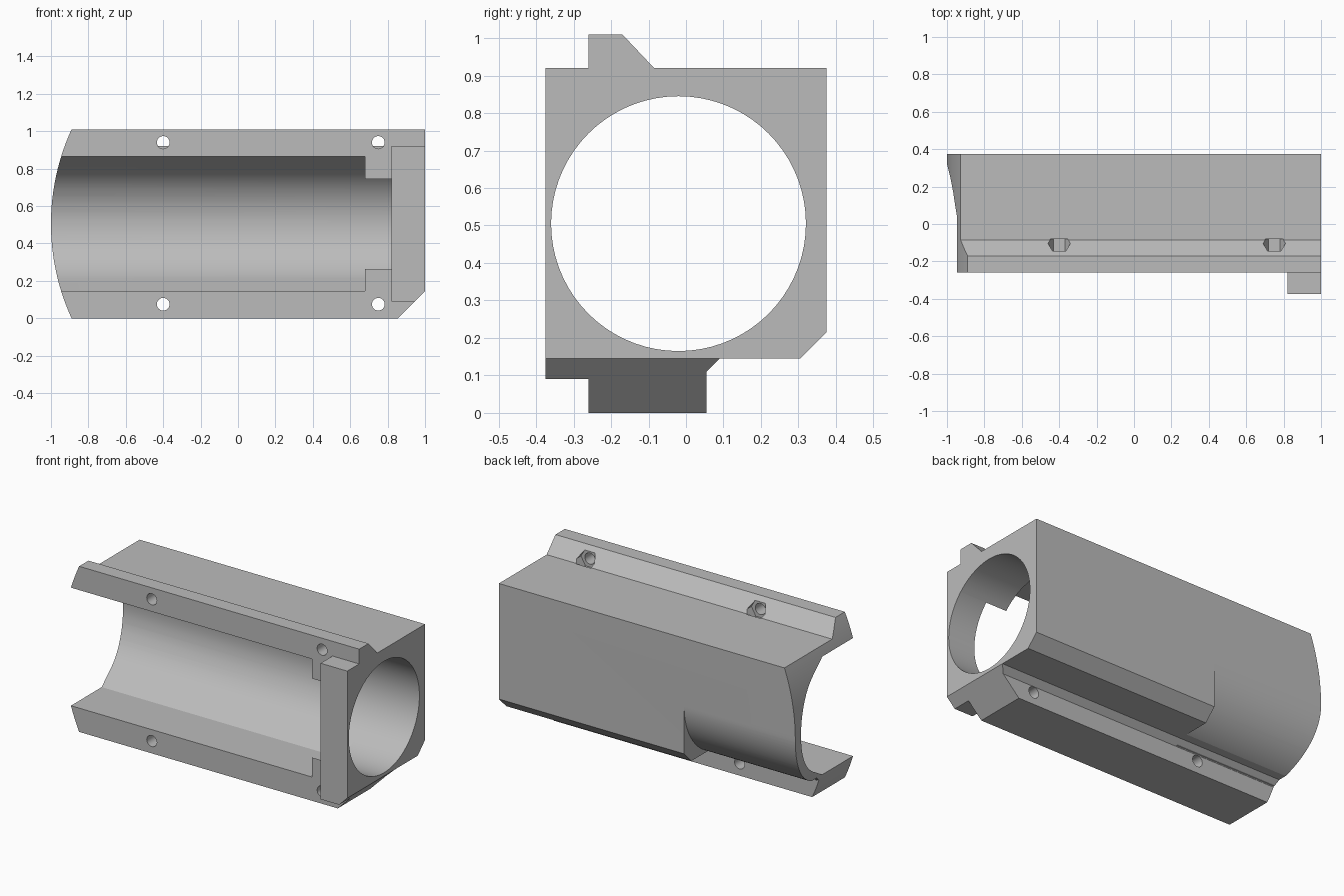
import bpy, bmesh
from math import cos, sin, radians, sqrt

cube = bpy.data.objects.get("Cube")
if cube:
    bpy.data.objects.remove(cube, do_unlink=True)

grey = bpy.data.materials.new("plain grey")
grey.use_nodes = True
grey.diffuse_color = (0.5, 0.5, 0.5, 1)
grey.node_tree.nodes["Principled BSDF"].inputs["Base Color"].default_value = (0.5, 0.5, 0.5, 1)

BORE_Y, BORE_Z, BORE_R = -0.02, 0.505, 0.34


def prism(name, outline, axis, start, end):
    """Extrude a closed outline along x (points are y, z) or y (points are x, z)."""
    bm = bmesh.new()

    def place(p, d):
        return (d, p[0], p[1]) if axis == "x" else (p[0], d, p[1])

    a = [bm.verts.new(place(p, start)) for p in outline]
    b = [bm.verts.new(place(p, end)) for p in outline]
    bm.faces.new(a)
    bm.faces.new(b[::-1])
    for i in range(len(a)):
        j = (i + 1) % len(a)
        bm.faces.new((a[j], a[i], b[i], b[j]))
    bmesh.ops.recalc_face_normals(bm, faces=bm.faces)
    mesh = bpy.data.meshes.new(name)
    bm.to_mesh(mesh)
    bm.free()
    mesh.materials.append(grey)
    obj = bpy.data.objects.new(name, mesh)
    bpy.context.collection.objects.link(obj)
    return obj


def arc(cx, cz, r, first, last, steps):
    angles = [radians(first + (last - first) * i / steps) for i in range(steps + 1)]
    return [(cx + r * cos(a), cz + r * sin(a)) for a in angles]


def combine(target, tool, operation="DIFFERENCE"):
    """Apply a boolean and discard the tool."""
    bpy.context.view_layer.objects.active = target
    mod = target.modifiers.new(tool.name, "BOOLEAN")
    mod.operation = operation
    mod.solver = "EXACT"
    mod.object = tool
    bpy.ops.object.modifier_apply(modifier=mod.name)
    bpy.data.objects.remove(tool, do_unlink=True)


# Housing: block with top rib, bottom flange and chamfered lower back corner
housing = prism("housing", [
    (-0.26, 0), (0.055, 0), (0.055, 0.11), (0.09, 0.145), (0.305, 0.145),
    (0.375, 0.215), (0.375, 0.92), (-0.085, 0.92), (-0.17, 1.01), (-0.26, 1.01),
], "x", -1.0, 1.0)

# Collar closing the front around the bore
collar = prism("collar", [(0.82, 0.09), (1, 0.09), (1, 0.92), (0.82, 0.92)],
               "y", -0.375, -0.2)
combine(housing, collar, "UNION")

# Rounded shell at the lower back
shell = arc(BORE_Y, BORE_Z, 0.395, 0, -79, 28)
shell_cut = prism("shell_cut", [(0.5, BORE_Z)] + shell + [(0.056, 0.11), (0.5, 0.05)],
                  "x", -1.1, -0.25)
combine(housing, shell_cut)

# Round bore through the full length
bore = prism("bore", arc(BORE_Y, BORE_Z, BORE_R, 0, 355, 71), "x", -1.1, 1.1)
combine(housing, bore)

# Front opening: flat floor and ceiling with slopes tangent to the bore
ty, tz = BORE_Y + BORE_R * 0.5, BORE_R * sqrt(0.75)
half = 0.36
corner = ty - (half - tz) * sqrt(3)
opening = prism("opening", [
    (-0.5, BORE_Z - half), (corner, BORE_Z - half), (ty, BORE_Z - tz), (0.1, BORE_Z),
    (ty, BORE_Z + tz), (corner, BORE_Z + half), (-0.5, BORE_Z + half),
], "x", -1.1, 0.68)
combine(housing, opening)

# Curved left end
end_arc = arc(0.214, BORE_Z, 1.214, 154, 206, 52)
end_cut = prism("end_cut", end_arc + [(-1.3, -0.1), (-1.3, 1.1)], "y", -0.6, 0.6)
combine(housing, end_cut)

# Sloped lower right corner
corner_cut = prism("corner_cut", [(0.835, -0.02), (1.02, 0.165), (1.02, -0.02)],
                   "y", -0.6, 0.6)
combine(housing, corner_cut)

# Screw holes in rib and flange, with six-sided nut pockets behind the rib
for x in (-0.4, 0.75):
    combine(housing, prism("rib_hole", arc(x, 0.94, 0.034, 0, 345, 23), "y", -0.3, -0.1))
    combine(housing, prism("nut_pocket", arc(x, 0.94, 0.06, 0, 300, 5), "y", -0.145, -0.08))
    combine(housing, prism("flange_hole", arc(x, 0.075, 0.034, 0, 345, 23), "y", -0.3, 0.1))

bpy.ops.object.select_all(action="DESELECT")
housing.select_set(True)
bpy.context.view_layer.objects.active = housing
bpy.ops.object.shade_smooth_by_angle(angle=radians(20))
